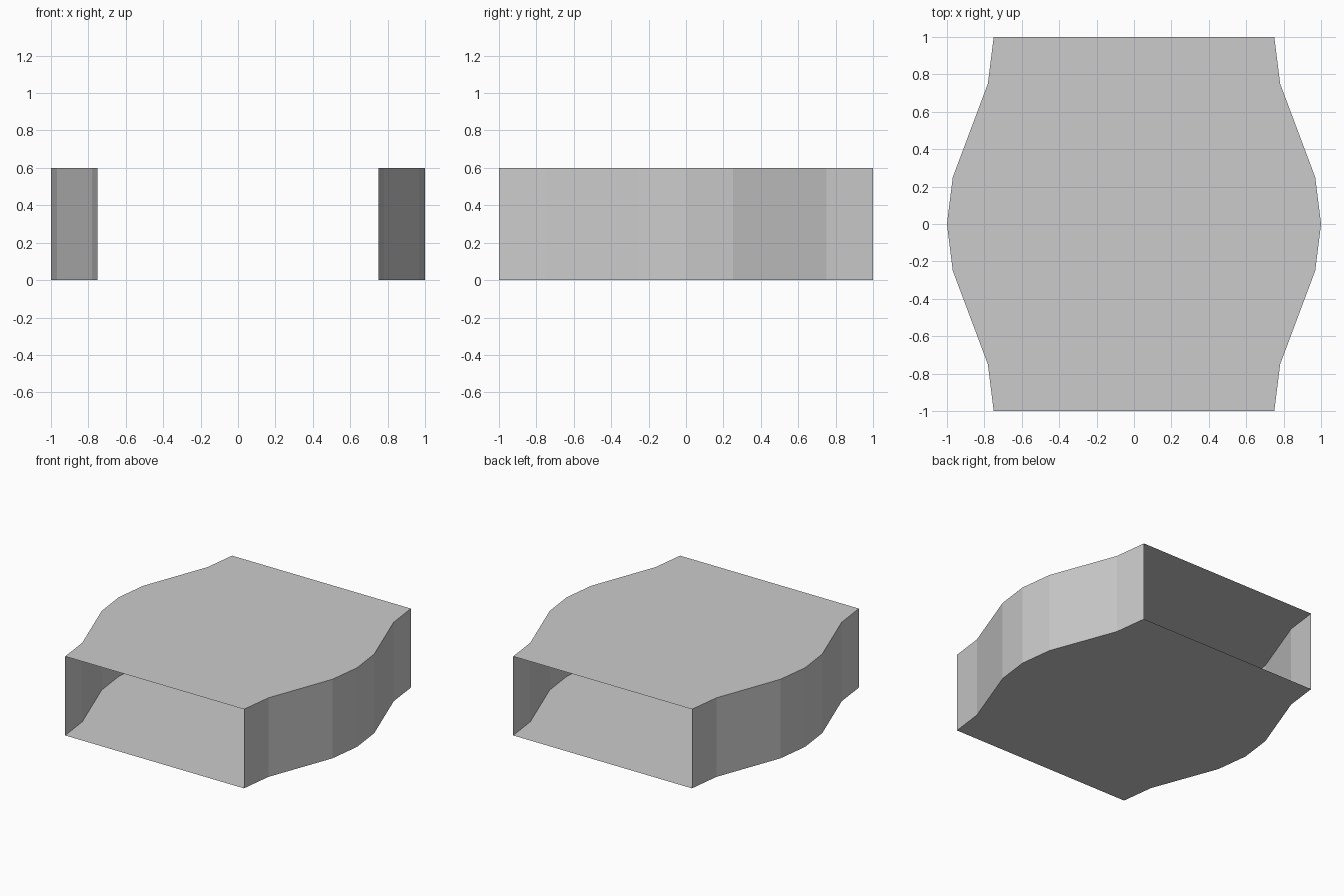
import bpy, bmesh

if "Cube" in bpy.data.objects:
    bpy.data.objects.remove(bpy.data.objects["Cube"])

HEIGHT = 0.6
# half-width of the bulging wall at each depth
half = [(0.75, -1.0), (0.78125, -0.75), (0.96875, -0.25), (1.0, 0.0)]
side = half + [(x, -y) for x, y in reversed(half[:-1])]
outline = side + [(-x, y) for x, y in reversed(side)]


def make_object(name, bm):
    bmesh.ops.triangulate(bm, faces=[f for f in bm.faces if len(f.verts) > 4])
    mesh = bpy.data.meshes.new(name)
    bm.to_mesh(mesh)
    bm.free()
    obj = bpy.data.objects.new(name, mesh)
    bpy.context.collection.objects.link(obj)
    return obj


# Open-ended sleeve: floor, roof and two curved walls; front and back stay open
bm = bmesh.new()
bottom = [bm.verts.new((x, y, 0)) for x, y in outline]
top = [bm.verts.new((x, y, HEIGHT)) for x, y in outline]
bm.faces.new(list(reversed(bottom)))
bm.faces.new(top)
n = len(outline)
for i in range(n):
    j = (i + 1) % n
    if outline[i][1] != outline[j][1]:
        bm.faces.new((bottom[i], bottom[j], top[j], top[i]))
make_object("bulged_sleeve", bm)
